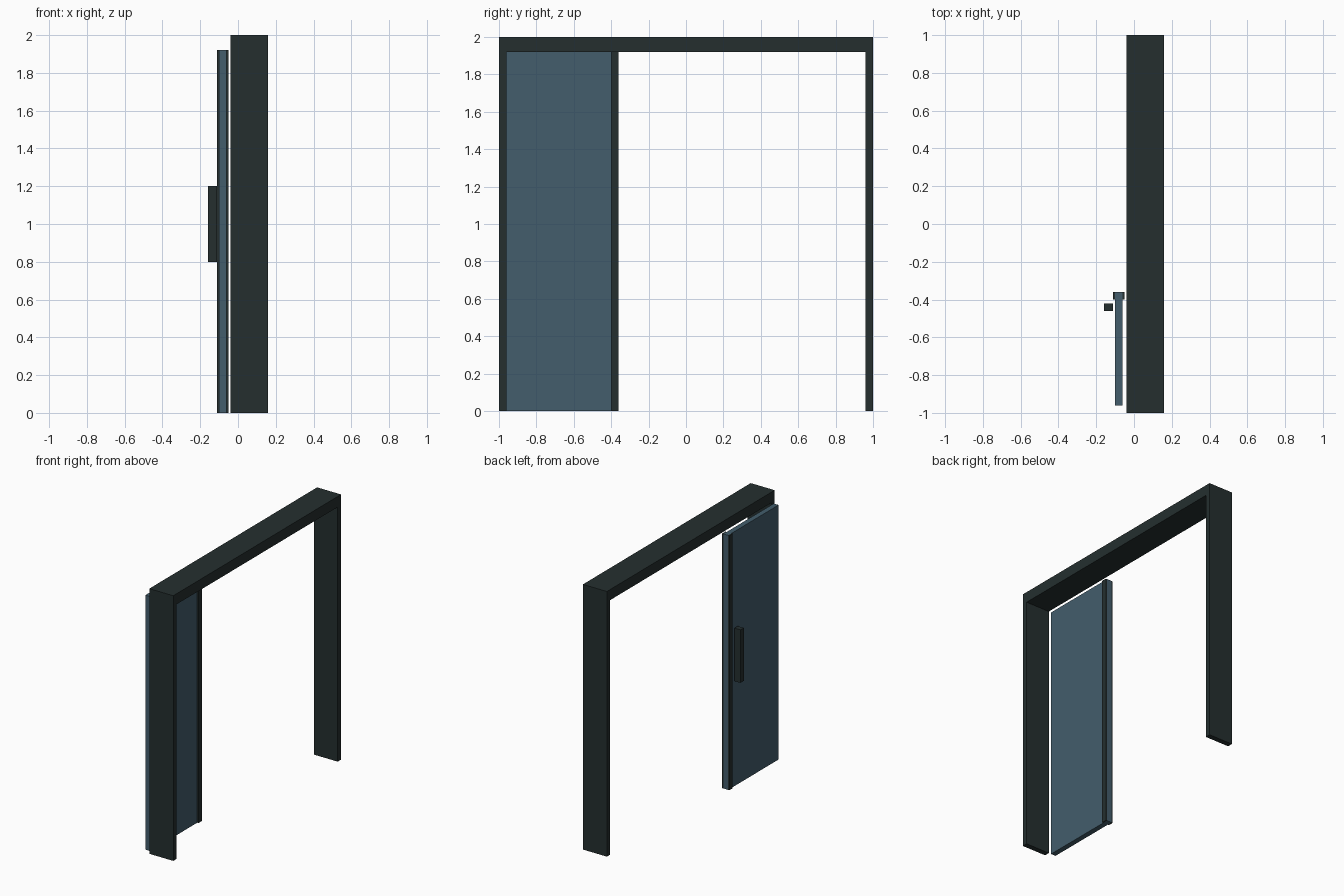
import bpy

default_cube = bpy.data.objects.get("Cube")
if default_cube:
    bpy.data.objects.remove(default_cube, do_unlink=True)


def make_material(name, colour):
    mat = bpy.data.materials.new(name)
    mat.use_nodes = True
    mat.diffuse_color = colour
    mat.node_tree.nodes["Principled BSDF"].inputs["Base Color"].default_value = colour
    return mat


def box(name, x, y, z, mat):
    """Add a box from its (low, high) extent on each axis."""
    spans = (x, y, z)
    bpy.ops.mesh.primitive_cube_add(size=1)
    obj = bpy.context.object
    obj.name = name
    for v in obj.data.vertices:
        v.co = [lo + (hi - lo) * (c + 0.5) for c, (lo, hi) in zip(v.co, spans)]
    obj.data.materials.append(mat)
    return obj


charcoal = make_material("charcoal metal", (0.018, 0.028, 0.028, 1))
blue = make_material("slate blue panel", (0.056, 0.110, 0.150, 1))

FRAME_X = (-0.04, 0.16)
OPENING_TOP = 1.92
DOOR_Z = (0, OPENING_TOP)

# Door frame: two posts carrying a lintel
box("lintel", FRAME_X, (-1, 1), (OPENING_TOP, 2), charcoal)
box("front_post", FRAME_X, (-1, -0.96), DOOR_Z, charcoal)
box("back_post", FRAME_X, (0.96, 1), DOOR_Z, charcoal)

# Sliding door, hung beside the frame
box("door_panel", (-0.10, -0.06), (-0.96, -0.36), DOOR_Z, blue)

# Edge trim on both faces of the door
for side, x in (("outer", (-0.11, -0.10)), ("inner", (-0.06, -0.05))):
    box(side + "_edge_trim", x, (-0.40, -0.36), DOOR_Z, charcoal)

# Pull handle
box("door_handle", (-0.16, -0.11), (-0.46, -0.42), (0.8, 1.2), charcoal)
